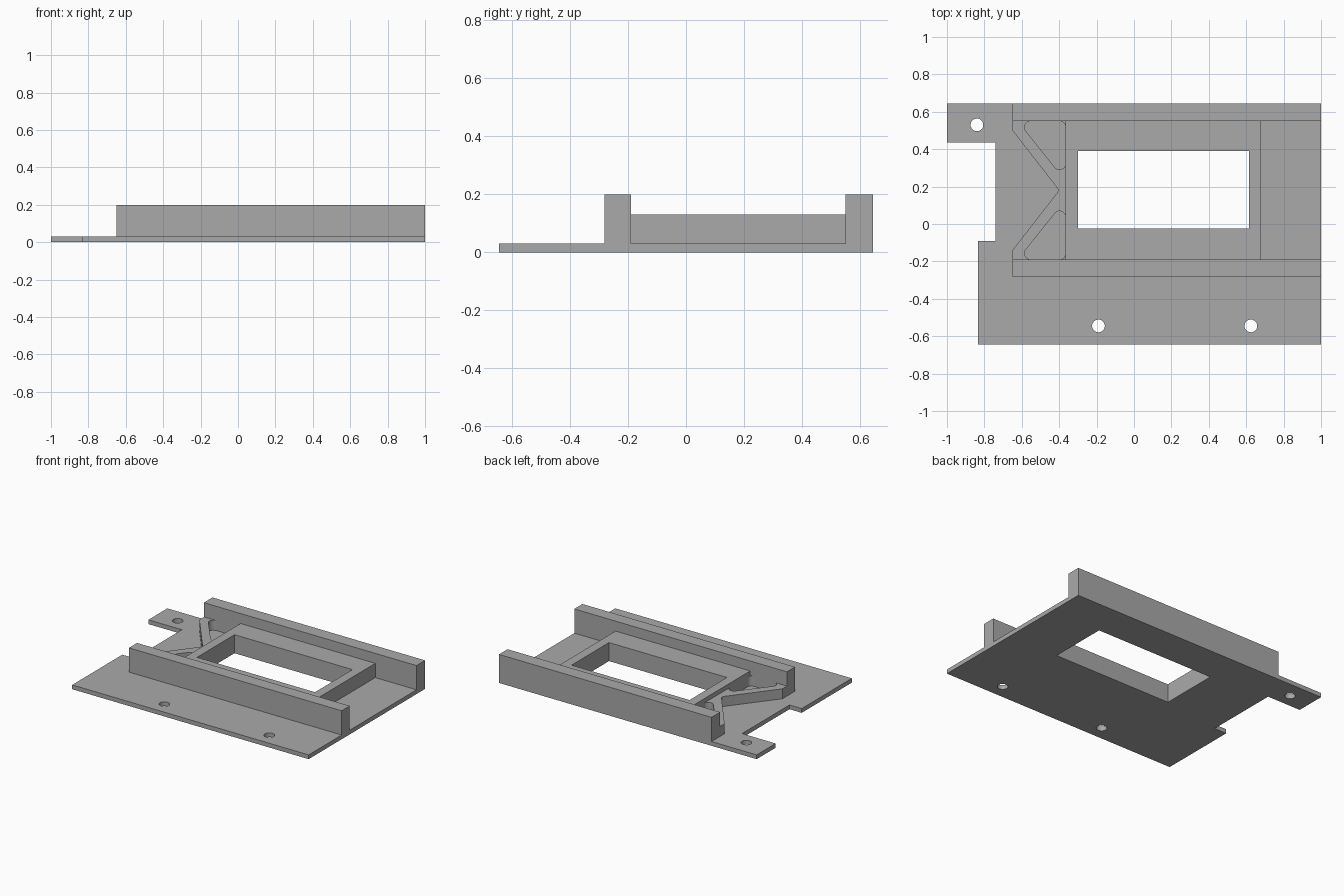
import bpy, bmesh
from math import sin, cos, tau
from mathutils import Vector
from mathutils.geometry import convex_hull_2d

cube = bpy.data.objects.get("Cube")
if cube:
    bpy.data.objects.remove(cube)

grey = bpy.data.materials.new("plain grey")
grey.use_nodes = True
GREY = (0.4, 0.4, 0.4, 1)
grey.diffuse_color = GREY
grey.node_tree.nodes["Principled BSDF"].inputs["Base Color"].default_value = GREY

PLATE, BLOCK, RAIL = 0.03, 0.13, 0.2
MID = 0.18          # mirror line of the raised section


def prism(name, points, z0, z1):
    """Extrude a flat outline from z0 up to z1."""
    bm = bmesh.new()
    face = bm.faces.new([bm.verts.new((x, y, z0)) for x, y in points])
    top = bmesh.ops.extrude_face_region(bm, geom=[face])["geom"]
    verts = [g for g in top if isinstance(g, bmesh.types.BMVert)]
    bmesh.ops.translate(bm, verts=verts, vec=(0, 0, z1 - z0))
    bmesh.ops.recalc_face_normals(bm, faces=bm.faces)
    mesh = bpy.data.meshes.new(name)
    bm.to_mesh(mesh)
    bm.free()
    mesh.materials.append(grey)
    obj = bpy.data.objects.new(name, mesh)
    bpy.context.collection.objects.link(obj)
    return obj


def rect(x0, x1, y0, y1):
    return [(x0, y0), (x1, y0), (x1, y1), (x0, y1)]


def circle(x, y, r, n=32):
    return [(x + r * cos(tau * i / n), y + r * sin(tau * i / n)) for i in range(n)]


def cut(obj, outline):
    """Cut an outline straight through a part."""
    cutter = prism("cutter", outline, -0.1, 0.4)
    mod = obj.modifiers.new("cut", 'BOOLEAN')
    mod.object, mod.operation, mod.solver = cutter, 'DIFFERENCE', 'EXACT'
    bpy.context.view_layer.objects.active = obj
    bpy.ops.object.modifier_apply(modifier=mod.name)
    bpy.data.objects.remove(cutter)


def smooth(obj):
    bpy.ops.object.select_all(action='DESELECT')
    obj.select_set(True)
    bpy.context.view_layer.objects.active = obj
    bpy.ops.object.shade_smooth_by_angle()


window = rect(-0.30, 0.615, -0.025, 0.39)

# Base plate with side notch, screw holes and window
plate = prism("base_plate", [(-1, 0.645), (-1, 0.435), (-0.74, 0.435), (-0.74, -0.09),
                             (-0.835, -0.09), (-0.835, -0.645), (1, -0.645), (1, 0.645)], 0, PLATE)
cut(plate, window)
for x, y in [(-0.84, 0.53), (-0.19, -0.545), (0.625, -0.545)]:
    cut(plate, circle(x, y, 0.034))
smooth(plate)

# Long guide rails
prism("front_rail", rect(-0.65, 1, -0.28, -0.19), PLATE, RAIL)
prism("back_rail", rect(-0.65, 1, 0.55, 0.645), PLATE, RAIL)

# Raised frame round the window
frame = prism("window_frame", rect(-0.365, 0.68, -0.19, 0.55), PLATE, BLOCK)
cut(frame, window)

# V-shaped brace with two rounded triangular pockets
brace = prism("v_brace", [(-0.365, -0.19), (-0.365, 0.55), (-0.65, 0.55), (-0.65, 0.5),
                          (-0.41, MID + 0.012), (-0.405, MID), (-0.41, MID - 0.012),
                          (-0.65, -0.14), (-0.65, -0.19)], PLATE, 0.1)
for side in (1, -1):
    dots = [Vector(p) for x, d in [(-0.552, 0.337), (-0.398, 0.337), (-0.398, 0.144)]
            for p in circle(x, MID + side * d, 0.033)]
    cut(brace, [dots[i] for i in convex_hull_2d(dots)])
smooth(brace)
